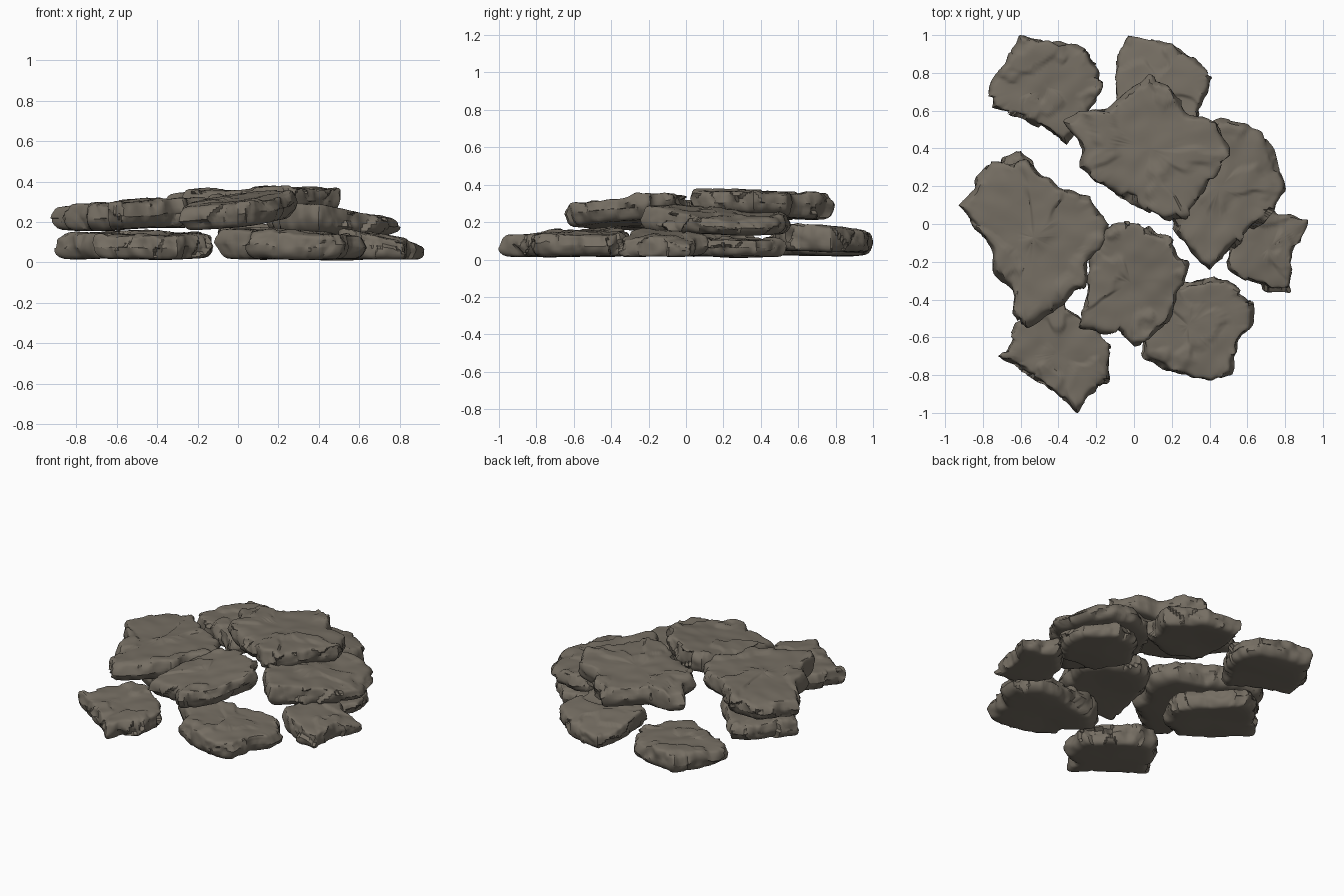
import bpy, bmesh, math
from mathutils import Vector, noise

if "Cube" in bpy.data.objects:
    bpy.data.objects.remove(bpy.data.objects["Cube"])

stone = bpy.data.materials.new("grey_brown_stone")
stone.diffuse_color = (0.18, 0.157, 0.125, 1)
stone.use_nodes = True
stone.node_tree.nodes["Principled BSDF"].inputs["Base Color"].default_value = stone.diffuse_color

AROUND = 160
# side profile from underside centre to top centre: (outline scale, height 0..1)
PROFILE = [(0.3, 0.0), (0.6, 0.0), (0.77, 0.0), (0.85, 0.02), (0.905, 0.08), (0.945, 0.18),
           (0.975, 0.32), (0.99, 0.46), (0.995, 0.6), (0.985, 0.74), (0.97, 0.85), (0.955, 0.93),
           (0.935, 0.98), (0.9, 1.0), (0.86, 1.0), (0.81, 1.0), (0.75, 1.0), (0.69, 1.0),
           (0.63, 1.0), (0.57, 1.0), (0.51, 1.0), (0.45, 1.0), (0.38, 1.0), (0.3, 1.0),
           (0.2, 1.0), (0.1, 1.0)]


def resample(points, count):
    """Even spacing along a closed outline."""
    pts = [Vector(p) for p in points]
    segs = [(a, b, (b - a).length) for a, b in zip(pts, pts[1:] + pts[:1])]
    total = sum(s[2] for s in segs)
    out, i, start = [], 0, 0.0
    for k in range(count):
        d = total * k / count
        while d > start + segs[i][2]:
            start += segs[i][2]
            i += 1
        a, b, length = segs[i]
        out.append(a.lerp(b, (d - start) / length))
    return out


def fracture(p, size):
    """Random value per broken facet, -1..1."""
    pts = noise.voronoi(p / size)[1]
    return noise.noise(pts[0] * 3.7 + Vector((0.3, 0.6, 0.1)))


def slab(name, outline, mid, thick, sx=0.0, sy=0.0, seed=0, under=1.0):
    """Split stone slab: plan outline, middle height, thickness, tilt; under = tilt share of underside."""
    ring = resample(outline, AROUND)
    centre = sum(ring, Vector((0, 0))) / AROUND
    shift = Vector((seed * 7.3, seed * 3.1, seed * 5.7))

    def place(xy, scale, h):
        d = xy - centre
        q = Vector((xy.x, xy.y, h * thick)) + shift
        # broken edge
        edge = max(0.0, (scale - 0.6) / 0.4)
        chip = fracture(q, 0.13) * 0.035 + noise.noise(q * 16) * 0.018
        xy2 = centre + d * scale
        if d.length:
            xy2 += d.normalized() * chip * edge
        p = Vector((xy2.x, xy2.y, 0)) + shift
        z = (h - 0.5) * thick
        if h > 0.5:
            # gentle undulation plus thin flaked steps
            z += noise.noise(p * 3) * 0.012 + noise.noise(p * 10) * 0.008
            flake = noise.noise(p * 4.6 + Vector((9, 2, 4))) + 0.3 * noise.noise(p * 13)
            z += 0.006 * max(-1, min(1, (flake - 0.15) * 20)) * h
            z -= 0.018 * edge ** 3 * (0.5 + fracture(p, 0.15))
        else:
            z += noise.noise(p * 4) * 0.01
        tilt = under + (1 - under) * h
        z += mid + tilt * (sx * (xy2.x - centre.x) + sy * (xy2.y - centre.y))
        return (xy2.x, xy2.y, max(z, 0.0))

    bm = bmesh.new()
    rings = [[bm.verts.new(place(p, s, h)) for p in ring] for s, h in PROFILE]
    for a, b in zip(rings, rings[1:]):
        for i in range(AROUND):
            j = (i + 1) % AROUND
            bm.faces.new((a[i], a[j], b[j], b[i]))
    for loop, h in ((rings[0], 0.0), (rings[-1], 1.0)):
        tip = bm.verts.new(place(centre, 0.0, h))
        for i in range(AROUND):
            bm.faces.new((loop[i], loop[(i + 1) % AROUND], tip))
    bmesh.ops.recalc_face_normals(bm, faces=bm.faces)
    me = bpy.data.meshes.new(name)
    bm.to_mesh(me)
    bm.free()
    me.materials.append(stone)
    ob = bpy.data.objects.new(name, me)
    bpy.context.collection.objects.link(ob)
    bpy.ops.object.select_all(action='DESELECT')
    ob.select_set(True)
    bpy.context.view_layer.objects.active = ob
    bpy.ops.object.shade_smooth_by_angle(angle=math.radians(38))


# ground layer
slab("back_left_slab", [(-.77, .61), (-.76, .72), (-.68, .85), (-.6, .99), (-.37, .96), (-.24, .92),
     (-.17, .81), (-.18, .7), (-.27, .55), (-.36, .43), (-.55, .55)], .085, .13, 0, 0, 1)
slab("back_slab", [(-.1, .55), (-.11, .74), (-.09, .87), (-.03, 1.0), (.2, .95), (.33, .86),
     (.43, .78), (.4, .68), (.33, .52), (.1, .46)], .11, .13, 0, -.12, 2, .2)
slab("right_small_slab", [(.49, -.2), (.53, -.06), (.6, .03), (.7, .1), (.78, .05), (.92, .02),
     (.86, -.14), (.82, -.35), (.72, -.35), (.55, -.28)], .075, .11, -.22, 0, 3, .1)
slab("front_right_slab", [(-.12, -.48), (.04, -.62), (.05, -.7), (.2, -.79), (.42, -.84), (.52, -.8),
     (.55, -.62), (.63, -.52), (.63, -.4), (.5, -.29), (.38, -.29), (.2, -.33), (0, -.36)],
     .085, .14, -.05, 0.03, 4, 0)
slab("front_left_slab", [(-.72, -.7), (-.62, -.53), (-.52, -.42), (-.38, -.42), (-.26, -.5),
     (-.13, -.64), (-.15, -.85), (-.24, -.9), (-.3, -1.0), (-.4, -.9), (-.55, -.8)],
     .08, .125, -.02, .06, 5, 0)
slab("left_base_slab", [(-.89, .08), (-.76, .3), (-.6, .38), (-.45, .23), (-.28, .04), (-.36, -.14),
     (-.52, -.24), (-.72, -.12)], .08, .12, 0, 0, 6)
slab("right_base_slab", [(.26, .28), (.36, .48), (.56, .54), (.73, .38), (.76, .2), (.62, .05),
     (.38, .06)], .065, .1, 0, 0, 7)
# middle layer
slab("left_large_slab", [(-.93, .1), (-.88, .18), (-.76, .33), (-.58, .34), (-.4, .2), (-.22, .14),
     (-.15, .02), (-.15, -.08), (-.24, -.2), (-.26, -.33), (-.38, -.44), (-.57, -.56), (-.64, -.46),
     (-.63, -.37), (-.74, -.25), (-.76, -.12)], .235, .14, .06, 0, 8, .5)
slab("centre_slab", [(-.12, .01), (.03, .01), (.18, -.08), (.28, -.22), (.25, -.32), (.18, -.52),
     (.08, -.62), (0, -.64), (-.08, -.57), (-.28, -.54), (-.24, -.3), (-.2, -.1)],
     .255, .13, .13, .08, 9, .7)
slab("right_large_slab", [(.46, .56), (.6, .53), (.68, .48), (.74, .35), (.8, .18), (.72, .05),
     (.52, -.12), (.4, -.24), (.3, -.15), (.18, .02), (.14, .25), (.25, .5)],
     .2, .13, -.13, -.05, 10, .1)
# top slab
slab("top_slab", [(-.37, .54), (-.3, .6), (-.14, .61), (.08, .79), (.2, .71), (.3, .58), (.44, .54),
     (.52, .36), (.4, .22), (.32, .05), (.17, 0), (0, .11), (-.2, .22), (-.28, .3), (-.27, .4)],
     .295, .135, .02, -.03, 11, 1.6)
